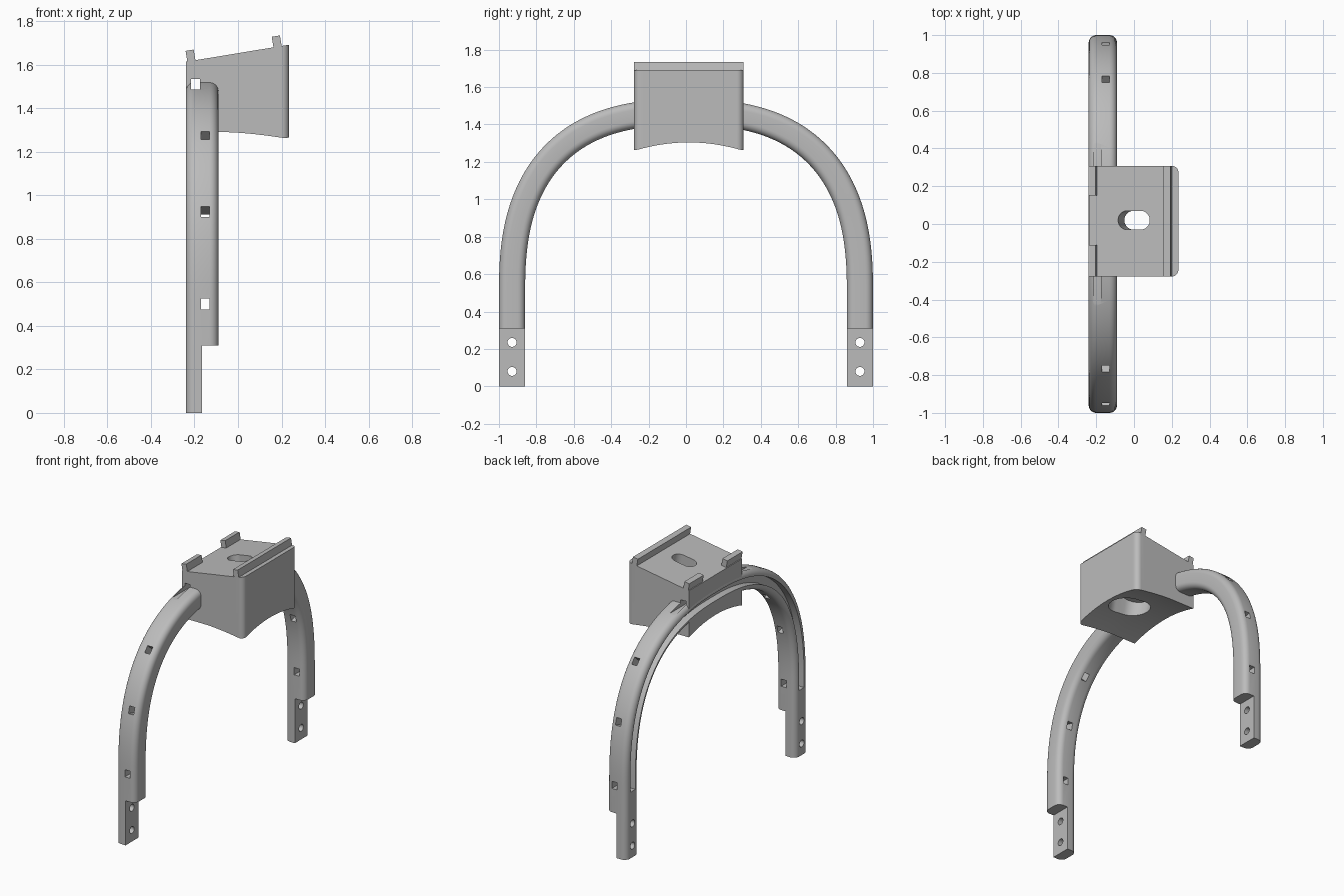
import bpy, bmesh, math
from mathutils import Matrix, Vector

old = bpy.data.objects.get("Cube")
if old:
    bpy.data.objects.remove(old)

grey = bpy.data.materials.new("light_grey")
grey.use_nodes = True
grey.diffuse_color = (0.5, 0.5, 0.5, 1)
grey.node_tree.nodes["Principled BSDF"].inputs["Base Color"].default_value = (0.5, 0.5, 0.5, 1)

BACK = -0.24          # rear plane of the whole bracket
MID_Y = 0.015         # centre of the mounting head
HALF_Y = 0.293
TILT = -0.165         # slope of the mounting face
POWER, SPRING, RISE = 2.5, 0.5, 1.035   # arch outline


def finish(bm, name):
    bmesh.ops.recalc_face_normals(bm, faces=bm.faces)
    mesh = bpy.data.meshes.new(name)
    bm.to_mesh(mesh)
    bm.free()
    mesh.materials.append(grey)
    obj = bpy.data.objects.new(name, mesh)
    bpy.context.collection.objects.link(obj)
    return obj


def box(name, centre, size, angle_x=0, angle_y=0):
    bm = bmesh.new()
    rot = Matrix.Rotation(angle_x, 4, 'X') @ Matrix.Rotation(angle_y, 4, 'Y')
    bmesh.ops.create_cube(bm, size=1, matrix=Matrix.Translation(centre) @ rot @ Matrix.Diagonal((*size, 1)))
    return finish(bm, name)


def prism(name, outline, low, high, matrix=Matrix()):
    bm = bmesh.new()
    face = bm.faces.new([bm.verts.new((x, y, low)) for x, y in outline])
    new = bmesh.ops.extrude_face_region(bm, geom=[face])["geom"]
    bmesh.ops.translate(bm, vec=(0, 0, high - low), verts=[v for v in new if isinstance(v, bmesh.types.BMVert)])
    bm.transform(matrix)
    return finish(bm, name)


def rounded(x0, x1, y0, y1, r, steps=8):
    """Outline of a rectangle with rounded corners."""
    pts = []
    for k, (cx, cy) in enumerate([(x1 - r, y1 - r), (x0 + r, y1 - r), (x0 + r, y0 + r), (x1 - r, y0 + r)]):
        for i in range(steps + 1):
            a = (k + i / steps) * math.pi / 2
            p = (cx + r * math.cos(a), cy + r * math.sin(a))
            if not pts or math.dist(p, pts[-1]) > 1e-5:
                pts.append(p)
    if math.dist(pts[0], pts[-1]) < 1e-5:
        pts.pop()
    return pts


def arch_frame(t):
    """Outer point and outward normal (y, z) at angle t."""
    c, s = math.cos(t), math.sin(t)
    u = math.copysign(abs(c) ** (2 / POWER), c)
    w = abs(s) ** (2 / POWER)
    n = Vector((math.copysign(abs(u) ** (POWER - 1), u), w ** (POWER - 1) / RISE))
    return Vector((u, SPRING + RISE * w)), n.normalized()


def arch_sweep(name, section, start_z):
    """Sweep (x, depth below outer edge) section along the arch."""
    frames = [(Vector((1, start_z)), Vector((1, 0)))]
    frames += [arch_frame(math.pi * i / 96) for i in range(97)]
    frames.append((Vector((-1, start_z)), Vector((-1, 0))))
    bm = bmesh.new()
    rings = []
    for p, n in frames:
        ring = []
        for x, d in section:
            q = p - n * d
            ring.append(bm.verts.new((x, q.x, q.y)))
        rings.append(ring)
    m = len(section)
    for a, b in zip(rings, rings[1:]):
        for i in range(m):
            j = (i + 1) % m
            bm.faces.new((a[i], a[j], b[j], b[i]))
    bm.faces.new(rings[0])
    bm.faces.new(rings[-1])
    return finish(bm, name)


def boolean(obj, cutter, mode='DIFFERENCE'):
    cutter.hide_render = True
    mod = obj.modifiers.new("cut", 'BOOLEAN')
    mod.operation, mod.solver, mod.object = mode, 'EXACT', cutter
    bpy.context.view_layer.objects.active = obj
    bpy.ops.object.modifier_apply(modifier=mod.name)


# Arch tube
arch = arch_sweep("arch_tube", rounded(BACK, -0.09, 0, 0.14, 0.04, 6), 0)

# Mounting head: sloped top, hollowed underside, rounded front corners
bm = bmesh.new()
bmesh.ops.create_grid(bm, x_segments=16, y_segments=24, size=0.5)
bottom = bm.faces[:]
new = bmesh.ops.extrude_face_region(bm, geom=bottom)["geom"]
tops = {v for v in new if isinstance(v, bmesh.types.BMVert)}
for v in bm.verts:
    x = -0.238 + 0.5 * (v.co.x + 0.5)
    y = MID_Y + 0.66 * v.co.y
    if v in tops:
        z = 1.653 + 0.165 * x
    else:
        z = 1.29 - 0.03 * max(0, (x + 0.05) / 0.28) ** 1.5
        z += 0.045 * (1 - ((y - MID_Y) / HALF_Y) ** 2)
    v.co = (x, y, z)
head = finish(bm, "mounting_head")
cutters = [prism("head_outline", rounded(-0.4, 0.235, MID_Y - HALF_Y, MID_Y + HALF_Y, 0.035), 1, 2)]
boolean(head, cutters[0], 'INTERSECT')

# Half-thickness tongues with bolt holes at the leg ends
for side in (1, -1):
    cut = box("tongue_cut", (-0.065, side * 0.93, 0.105), (0.2, 0.3, 0.41))
    cutters.append(cut)
    boolean(arch, cut)
    for z in (0.08, 0.235):
        bm = bmesh.new()
        place = Matrix.Translation((-0.2, side * 0.93, z)) @ Matrix.Rotation(math.pi / 2, 4, 'Y')
        bmesh.ops.create_cone(bm, cap_ends=True, segments=24, radius1=0.024, radius2=0.024, depth=0.3, matrix=place)
        cut = finish(bm, "bolt_hole")
        cutters.append(cut)
        boolean(arch, cut)

# Small square tie holes through the tube
for z in (0.5, 0.925, 1.275):
    t = math.asin(((z - SPRING) / RISE) ** (POWER / 2))
    p, n = arch_frame(t)
    for side in (1, -1):
        c = p - n * 0.07
        angle = math.atan2(n.y, n.x)
        cut = box("tie_hole", (-0.15, side * c.x, c.y), (0.04, 0.3, 0.05), angle_x=side * angle)
        cutters.append(cut)
        boolean(arch, cut)

# Rear cable groove, straight cable passage and tilted slot
groove = arch_sweep("cable_groove", [(-0.28, 0.045), (-0.19, 0.045), (-0.19, 0.1), (-0.28, 0.1)], 0.46)
passage = box("cable_passage", (-0.195, 0, 1.51), (0.04, 1.1, 0.05))
tilted = Matrix.Translation((0, MID_Y + 0.005, 1.65)) @ Matrix.Rotation(TILT, 4, 'Y')
slot = prism("slot_cut", rounded(-0.085, 0.085, -0.05, 0.05, 0.0499, 10), -0.6, 0.2, tilted)
recess = prism("recess_cut", rounded(-0.14, 0.14, -0.105, 0.105, 0.1049, 12), -0.6, -0.2, tilted)
cutters += [groove, passage, slot, recess]
for cut in (groove, passage, recess):
    boolean(arch, cut)
for cut in (groove, passage, slot, recess):
    boolean(head, cut)

for cut in cutters:
    bpy.data.objects.remove(cut)

# Retaining lips on the sloped face
y0, y1 = MID_Y - HALF_Y, MID_Y + HALF_Y
lips = [("front_lip", 0.179, 1.7, y0, y1),
        ("rear_lip_left", -0.217, 1.635, 0.15, y1),
        ("rear_lip_right", -0.217, 1.635, y0, -0.11)]
for name, x, z, a, b in lips:
    box(name, (x, (a + b) / 2, z), (0.038, b - a, 0.064), angle_y=TILT)

# Smooth shading with crisp edges
for obj in (arch, head):
    bpy.ops.object.select_all(action='DESELECT')
    obj.select_set(True)
    bpy.context.view_layer.objects.active = obj
    bpy.ops.object.shade_smooth_by_angle(angle=math.radians(30))
